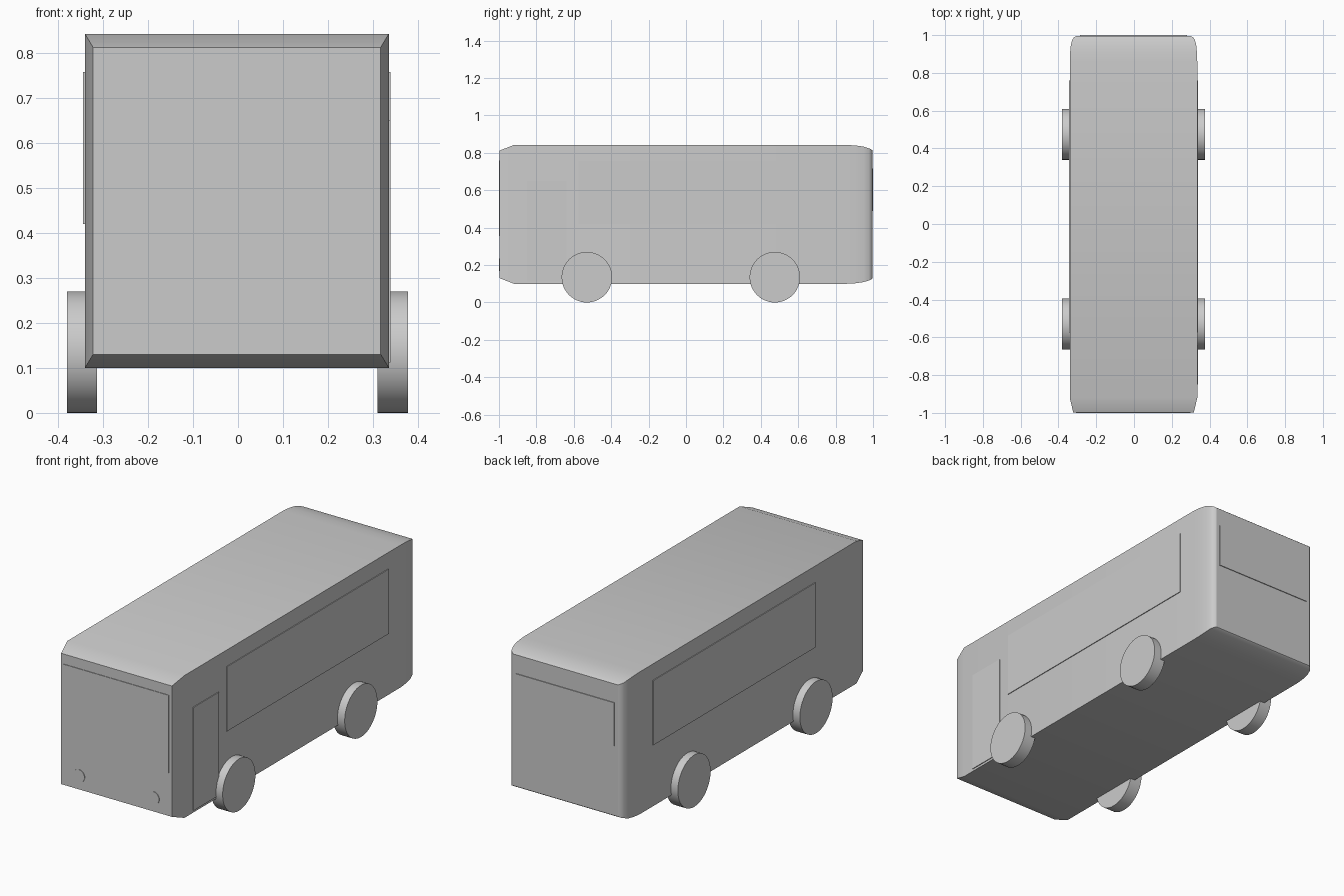
import bpy, bmesh, math

if "Cube" in bpy.data.objects:
    bpy.data.objects.remove(bpy.data.objects["Cube"])

CX = -0.0025           # body centre line
HX, Z0, Z1 = 0.3375, 0.10, 0.842
T = 0.004              # how far panels stand proud


def finish(name, bm, smooth=False):
    bmesh.ops.recalc_face_normals(bm, faces=bm.faces)
    me = bpy.data.meshes.new(name)
    bm.to_mesh(me)
    bm.free()
    ob = bpy.data.objects.new(name, me)
    bpy.context.collection.objects.link(ob)
    if smooth:
        bpy.context.view_layer.objects.active = ob
        ob.select_set(True)
        bpy.ops.object.shade_smooth_by_angle(angle=math.radians(25))
        ob.select_set(False)
    return ob


def box(name, lo, hi):
    bm = bmesh.new()
    bmesh.ops.create_cube(bm, size=1)
    for v in bm.verts:
        v.co = [(a + b) / 2 + c * (b - a) for a, b, c in zip(lo, hi, v.co)]
    return finish(name, bm)


def cylinder(name, centre, radius, depth, axis, segments=48):
    bpy.ops.mesh.primitive_cylinder_add(
        vertices=segments, radius=radius, depth=depth, location=centre,
        rotation=(0, math.pi / 2, 0) if axis == 'X' else (math.pi / 2, 0, 0))
    ob = bpy.context.object
    ob.name = name
    bpy.ops.object.shade_smooth_by_angle(angle=math.radians(30))
    ob.select_set(False)


# Body: rectangular rings (y, side inset, top/bottom inset) lofted front to back
rings = [(-0.997, 0.018, 0.030), (-0.92, 0, 0), (0.86, 0, 0), (0.91, 0.002, 0.003),
         (0.95, 0.006, 0.009), (0.978, 0.014, 0.018), (0.990, 0.024, 0.023),
         (0.996, 0.036, 0.028)]
bm = bmesh.new()
loops = []
for y, ix, iz in rings:
    x, a, b = HX - ix, Z0 + iz, Z1 - iz
    loops.append([bm.verts.new(p) for p in
                  ((CX - x, y, a), (CX + x, y, a), (CX + x, y, b), (CX - x, y, b))])
for r, s in zip(loops, loops[1:]):
    for i in range(4):
        j = (i + 1) % 4
        bm.faces.new((r[i], r[j], s[j], s[i]))
bm.faces.new(loops[0])
bm.faces.new(loops[-1])
finish("body", bm, smooth=True)

# Windows and door as thin raised panels
box("windscreen", (-0.307, -1.0, 0.355), (0.300, -0.98, 0.76))
box("rear_window", (-0.285, 0.97, 0.49), (0.280, 1.0, 0.717))
for side, s in (("left", -1), ("right", 1)):
    inner, outer = CX + s * (HX - 0.01), CX + s * (HX + T)
    x0, x1 = sorted((inner, outer))
    box(side + "_side_window", (x0, -0.575, 0.42), (x1, 0.76, 0.757))
    if s > 0:
        box("door", (x0, -0.85, 0.112), (x1, -0.64, 0.65))

# Headlights
for side, x in (("left", -0.218), ("right", 0.212)):
    cylinder(side + "_headlight", (x, -0.99, 0.201), 0.033, 0.02, 'Y', 32)

# Wheels
for end, y in (("front", -0.53), ("rear", 0.475)):
    for side, s in (("left", -1), ("right", 1)):
        cylinder(f"{end}_{side}_wheel", (s * 0.345 - 0.0015, y, 0.135), 0.135, 0.067, 'X')
